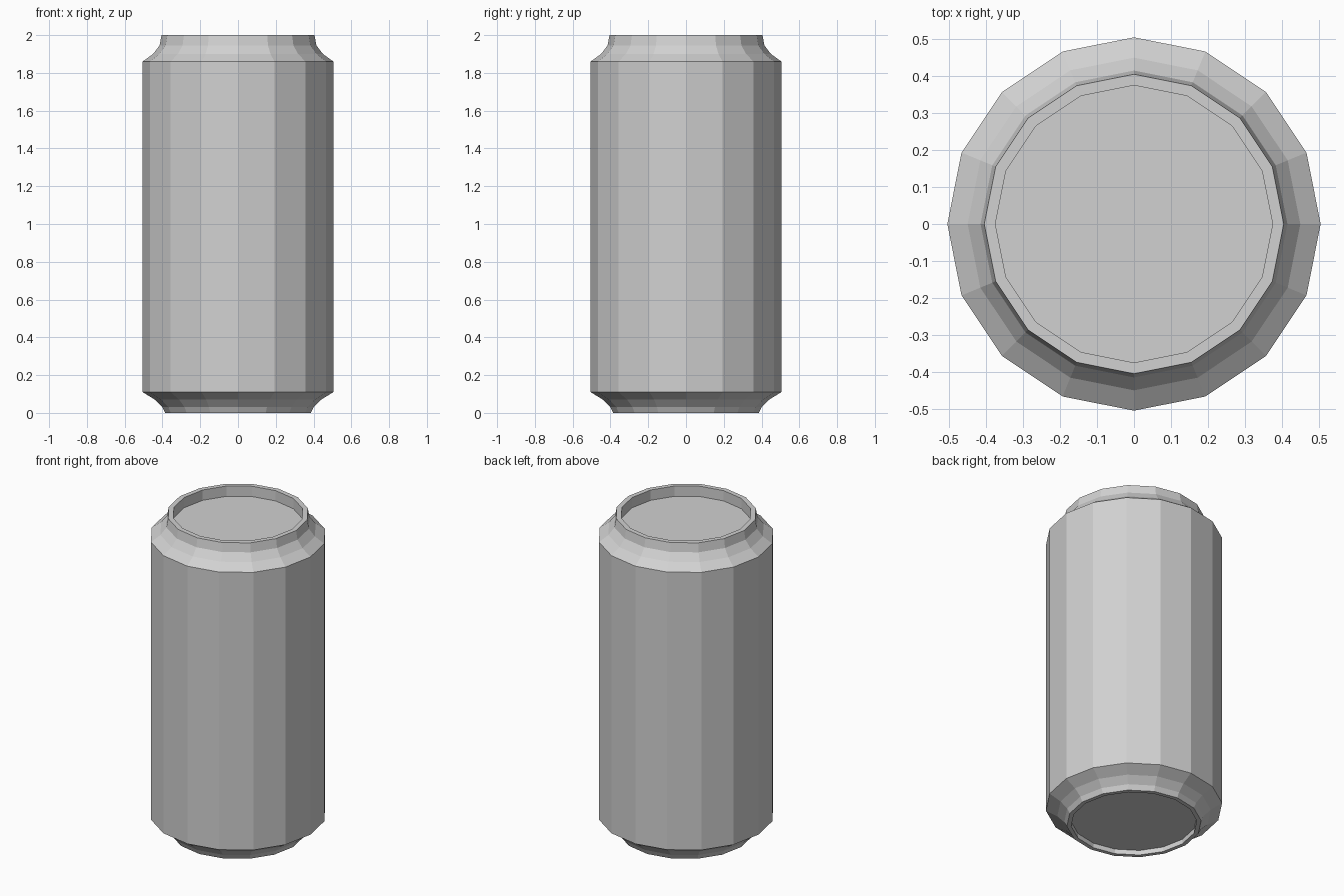
import bpy
import bmesh
from math import cos, sin, tau

SIDES = 16

cube = bpy.data.objects.get("Cube")
if cube:
    bpy.data.objects.remove(cube, do_unlink=True)

metal = bpy.data.materials.new("brushed grey metal")
metal.use_nodes = True
grey = (0.64, 0.64, 0.64, 1.0)
metal.diffuse_color = grey
metal.node_tree.nodes["Principled BSDF"].inputs["Base Color"].default_value = grey


def lathe(name, profile, cap_start=False, cap_end=False):
    """Turn a (radius, height) profile around z into flat facets."""
    bm = bmesh.new()
    rings = [[bm.verts.new((r * cos(tau * i / SIDES), r * sin(tau * i / SIDES), z))
              for i in range(SIDES)] for r, z in profile]
    for low, high in zip(rings, rings[1:]):
        for i in range(SIDES):
            j = (i + 1) % SIDES
            bm.faces.new((low[i], low[j], high[j], high[i]))
    if cap_start:
        bm.faces.new(rings[0][::-1])
    if cap_end:
        bm.faces.new(rings[-1])
    mesh = bpy.data.meshes.new(name)
    bm.to_mesh(mesh)
    bm.free()
    mesh.materials.append(metal)
    obj = bpy.data.objects.new(name, mesh)
    bpy.context.collection.objects.link(obj)
    return obj


# Recessed base, foot rim and flare up to the body
lathe("can_base", [(0.36, 0.03), (0.36, 0), (0.385, 0), (0.4, 0.03),
                   (0.44, 0.07), (0.505, 0.11)], cap_start=True)

# Straight faceted wall
lathe("can_body", [(0.505, 0.11), (0.505, 1.86)])

# Concave neck, top rim and sunken lid
lathe("can_neck_and_lid", [(0.505, 1.86), (0.45, 1.9), (0.415, 1.945),
                           (0.405, 2), (0.375, 2), (0.375, 1.935)], cap_end=True)
